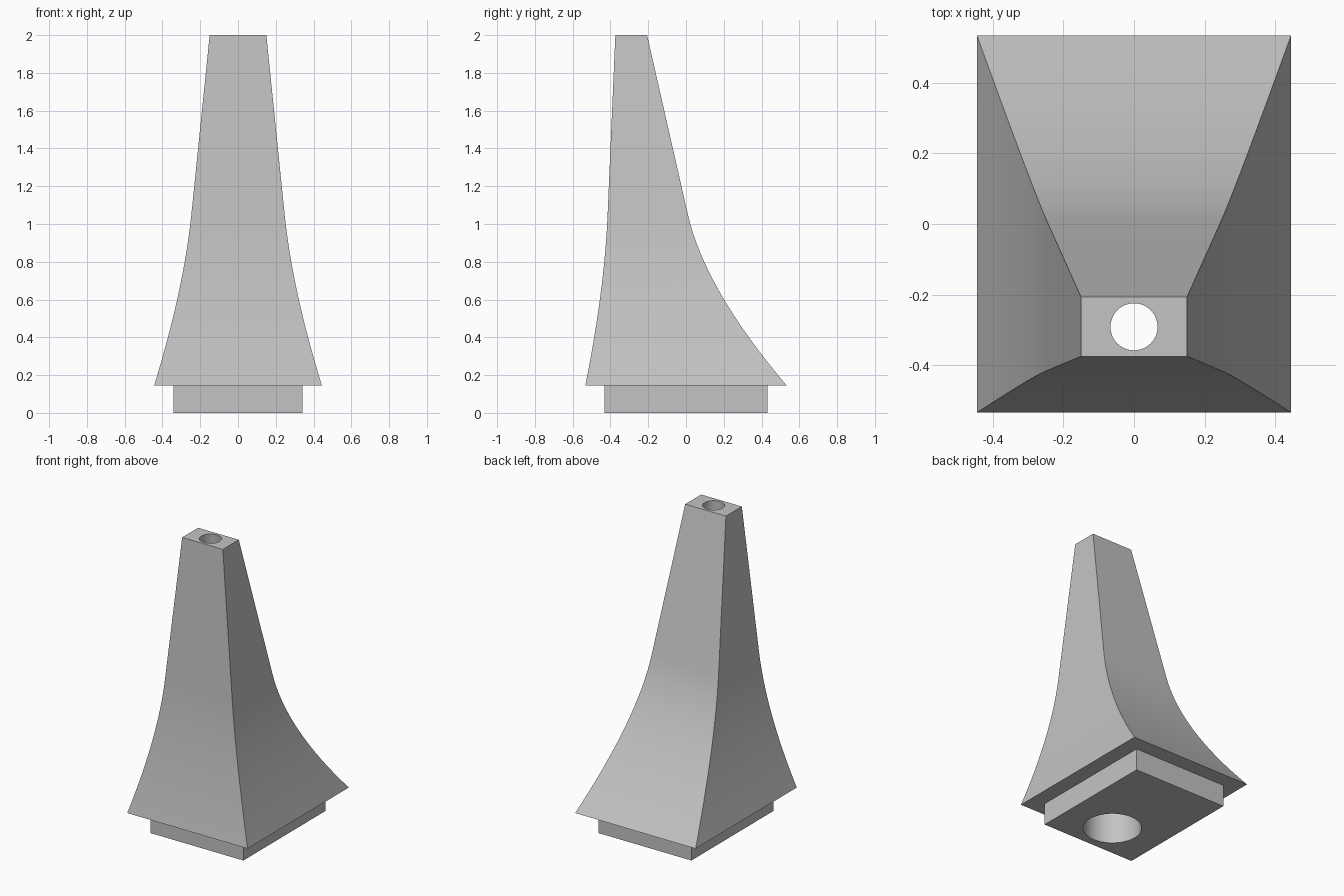
import bpy, bmesh, math
from mathutils import Vector, Matrix

cube = bpy.data.objects.get("Cube")
if cube:
    bpy.data.objects.remove(cube, do_unlink=True)

grey = bpy.data.materials.new("light_grey")
grey.use_nodes = True
colour = (0.55, 0.55, 0.55, 1)
grey.diffuse_color = colour
grey.node_tree.nodes["Principled BSDF"].inputs["Base Color"].default_value = colour


def add_object(name, bm):
    bmesh.ops.recalc_face_normals(bm, faces=bm.faces)
    mesh = bpy.data.meshes.new(name)
    bm.to_mesh(mesh)
    bm.free()
    mesh.materials.append(grey)
    obj = bpy.data.objects.new(name, mesh)
    bpy.context.collection.objects.link(obj)
    return obj


def loft(name, rings):
    """Skin a stack of closed rings and cap both ends."""
    bm = bmesh.new()
    rows = [[bm.verts.new(p) for p in ring] for ring in rings]
    n = len(rows[0])
    for low, high in zip(rows, rows[1:]):
        for i in range(n):
            j = (i + 1) % n
            bm.faces.new((low[i], low[j], high[j], high[i]))
    bm.faces.new(rows[0][::-1])
    bm.faces.new(rows[-1])
    return add_object(name, bm)


def rectangle(half_x, front, back, z):
    return [(-half_x, front, z), (half_x, front, z),
            (half_x, back, z), (-half_x, back, z)]


def circle(radius, y, z, count=64):
    return [(radius * math.cos(math.tau * i / count),
             y + radius * math.sin(math.tau * i / count), z) for i in range(count)]


# Flared body: a curved skirt that runs tangentially into a straight chimney
# Each key section holds half width, front y, back y and height
rim = Vector((0.444, -0.533, 0.533, 0.145))
control = Vector((0.287, -0.431, 0.10, 0.656))
shoulder = Vector((0.247, -0.415, 0.01, 1.05))
crown = Vector((0.15, -0.374, -0.206, 2.0))
steps = 16
sections = []
for i in range(steps + 1):
    t = i / steps
    sections.append(rim * (1 - t) ** 2 + control * 2 * t * (1 - t) + shoulder * t ** 2)
sections.append(crown)
body = loft("flared_body", [rectangle(*s) for s in sections])

# Recessed base block
plinth = loft("base_plinth", [rectangle(0.342, -0.432, 0.432, z) for z in (0, 0.145)])

# Tapered duct cut right through both parts
cutter = loft("duct_cutter", [circle(0.182, -0.199, -0.1), circle(0.061, -0.295, 2.1)])
cutter.hide_render = True
for obj in (body, plinth):
    cut = obj.modifiers.new("duct", "BOOLEAN")
    cut.operation = "DIFFERENCE"
    cut.solver = "EXACT"
    cut.object = cutter
bpy.context.view_layer.update()
graph = bpy.context.evaluated_depsgraph_get()
for obj in (body, plinth):
    result = bpy.data.meshes.new_from_object(obj.evaluated_get(graph))
    obj.modifiers.clear()
    obj.data = result
bpy.data.objects.remove(cutter, do_unlink=True)

# Smooth the curves while keeping the corners crisp
for obj in (body, plinth):
    bpy.ops.object.select_all(action="DESELECT")
    obj.select_set(True)
    bpy.context.view_layer.objects.active = obj
    bpy.ops.object.shade_smooth_by_angle(angle=math.radians(30))
